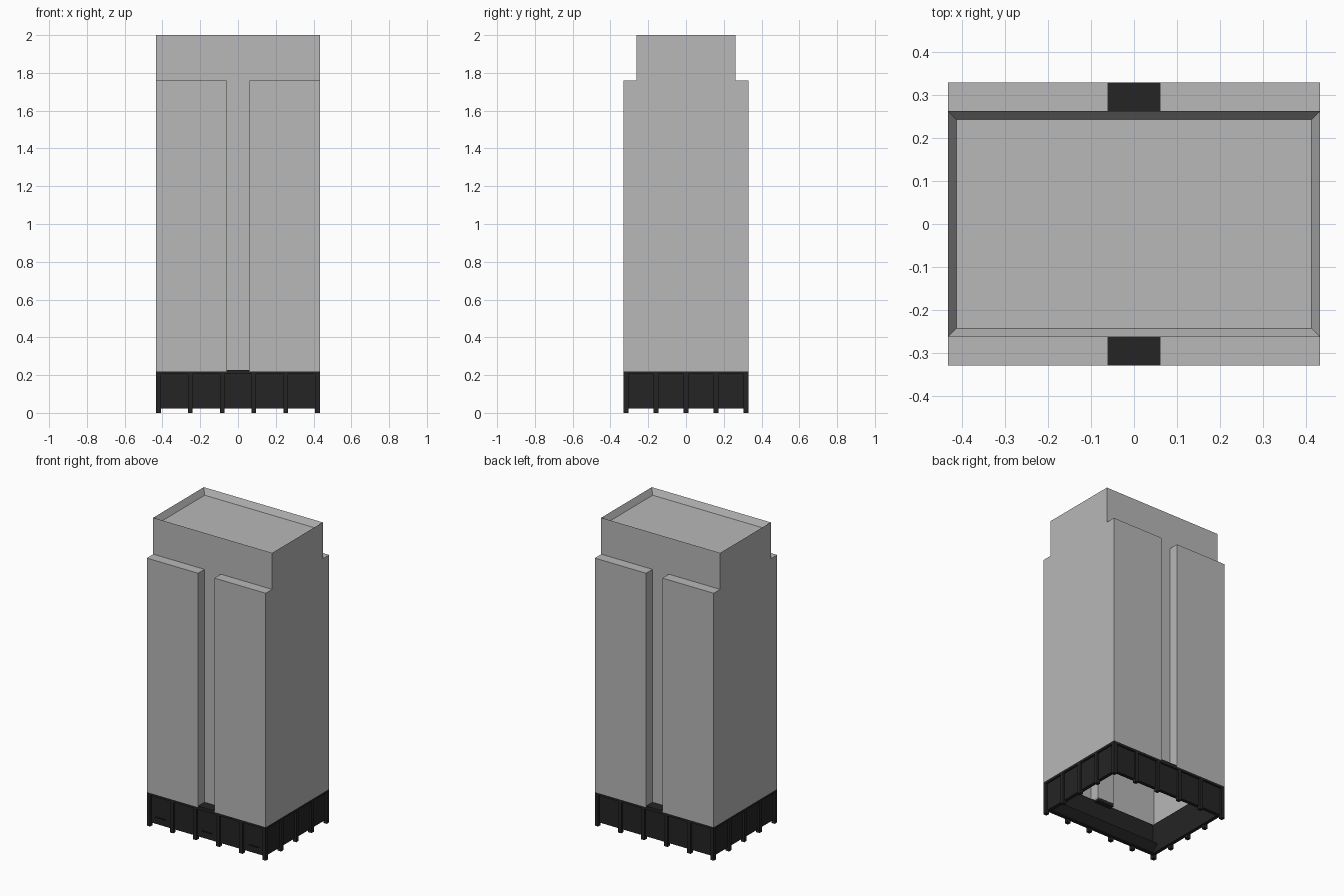
import bpy
import bmesh
from mathutils import Vector

default = bpy.data.objects.get("Cube")
if default:
    bpy.data.objects.remove(default, do_unlink=True)

HX, HY = 0.433, 0.33          # half width and depth of the tower
CORE_Y, SLOT = 0.263, 0.06    # crown half depth, half width of the slot
BASE, SHOULDER, TOP = 0.22, 1.76, 2.0


def material(name, value):
    mat = bpy.data.materials.new(name)
    mat.use_nodes = True
    color = (value, value, value, 1)
    mat.diffuse_color = color
    mat.node_tree.nodes["Principled BSDF"].inputs["Base Color"].default_value = color
    return mat


stone = material("grey stone", 0.48)
dark = material("near black", 0.018)


def finish(bm, name, mat):
    bmesh.ops.recalc_face_normals(bm, faces=bm.faces[:])
    mesh = bpy.data.meshes.new(name)
    bm.to_mesh(mesh)
    bm.free()
    mesh.materials.append(mat)
    obj = bpy.data.objects.new(name, mesh)
    bpy.context.collection.objects.link(obj)
    return obj


def box(name, x, y, z, mat=dark):
    """Box from (min, max) ranges on each axis."""
    bm = bmesh.new()
    bmesh.ops.create_cube(bm, size=1)
    for v in bm.verts:
        v.co = Vector([(r[0] + r[1]) / 2 + c * (r[1] - r[0])
                       for c, r in zip(v.co, (x, y, z))])
    return finish(bm, name, mat)


def raise_faces(bm, faces, height):
    geom = bmesh.ops.extrude_face_region(bm, geom=faces)["geom"]
    verts = [g for g in geom if isinstance(g, bmesh.types.BMVert)]
    bmesh.ops.translate(bm, verts=verts, vec=(0, 0, height))
    return [g for g in geom if isinstance(g, bmesh.types.BMFace)]


# Tower: hollow shell with a slot in front and back, stepped crown, sunk roof
bm = bmesh.new()
xs = (-HX, -SLOT, SLOT, HX)
ys = (-HY, -CORE_Y, CORE_Y, HY)
grid = [[bm.verts.new((x, y, BASE)) for x in xs] for y in ys]
for j in range(3):
    for i in range(3):
        if i != 1 or j == 1:
            bm.faces.new((grid[j][i], grid[j][i + 1],
                          grid[j + 1][i + 1], grid[j + 1][i]))
tops = raise_faces(bm, bm.faces[:], SHOULDER - BASE)
core = [f for f in tops if abs(f.calc_center_median().y) < 0.1]
roof = raise_faces(bm, core, TOP - SHOULDER)
bmesh.ops.inset_region(bm, faces=roof, thickness=0.02, use_even_offset=True)
bmesh.ops.translate(bm, verts=list({v for f in roof for v in f.verts}),
                    vec=(0, 0, -0.04))
hidden = [f for f in bm.faces
          if all(abs(v.co.z - BASE) < 1e-4 for v in f.verts)
          or (abs(f.calc_center_median().y) < 0.1
              and all(abs(v.co.z - SHOULDER) < 1e-4 for v in f.verts))]
bmesh.ops.delete(bm, geom=hidden, context='FACES')
bmesh.ops.dissolve_limit(bm, angle_limit=0.01, verts=bm.verts[:], edges=bm.edges[:])
finish(bm, "tower", stone)

# Podium: recessed walls, a flush header band and slot floors
RECESS, INNER = 0.012, 0.035
for side, s in (("front", -1), ("back", 1)):
    box(side + "_podium_wall", (-HX + RECESS, HX - RECESS),
        sorted((s * (HY - INNER), s * (HY - RECESS))), (0.022, 0.21))
    box(side + "_header", (-HX, HX),
        sorted((s * (HY - INNER), s * HY)), (0.205, BASE))
    box(side + "_slot_floor", (-SLOT, SLOT),
        sorted((s * CORE_Y, s * HY)), (0.205, 0.228))
for side, s in (("right", -1), ("left", 1)):
    box(side + "_podium_wall", sorted((s * (HX - INNER), s * (HX - RECESS))),
        (-HY + INNER, HY - INNER), (0.022, 0.21))
    box(side + "_header", sorted((s * (HX - INNER), s * HX)),
        (-HY + INNER, HY - INNER), (0.205, BASE))

# Pillars: five bays along the front and back, four along the sides
P = 0.0125
px, py = HX - P, HY - P
spots = [(-px + 2 * px * i / 5, s * py) for i in range(6) for s in (-1, 1)]
spots += [(s * px, -py + 2 * py * j / 4) for j in range(1, 4) for s in (-1, 1)]
for x, y in spots:
    box("pillar", (x - P, x + P), (y - P, y + P), (0, 0.21))

# Sills in the entrance bays
for x in (-0.34, 0, 0.34):
    box("entrance_sill", (x - 0.035, x + 0.035),
        (-HY + 0.005, -HY + RECESS), (0.065, 0.07))

# Sloped underside of the entrance steps
bm = bmesh.new()
section = [(-0.3, 0.022), (-0.25, 0.07), (-0.3, 0.07)]
face = bm.faces.new([bm.verts.new((-0.395, y, z)) for y, z in section])
geom = bmesh.ops.extrude_face_region(bm, geom=[face])["geom"]
bmesh.ops.translate(bm, vec=(0.79, 0, 0),
                    verts=[g for g in geom if isinstance(g, bmesh.types.BMVert)])
finish(bm, "entrance_steps", dark)
